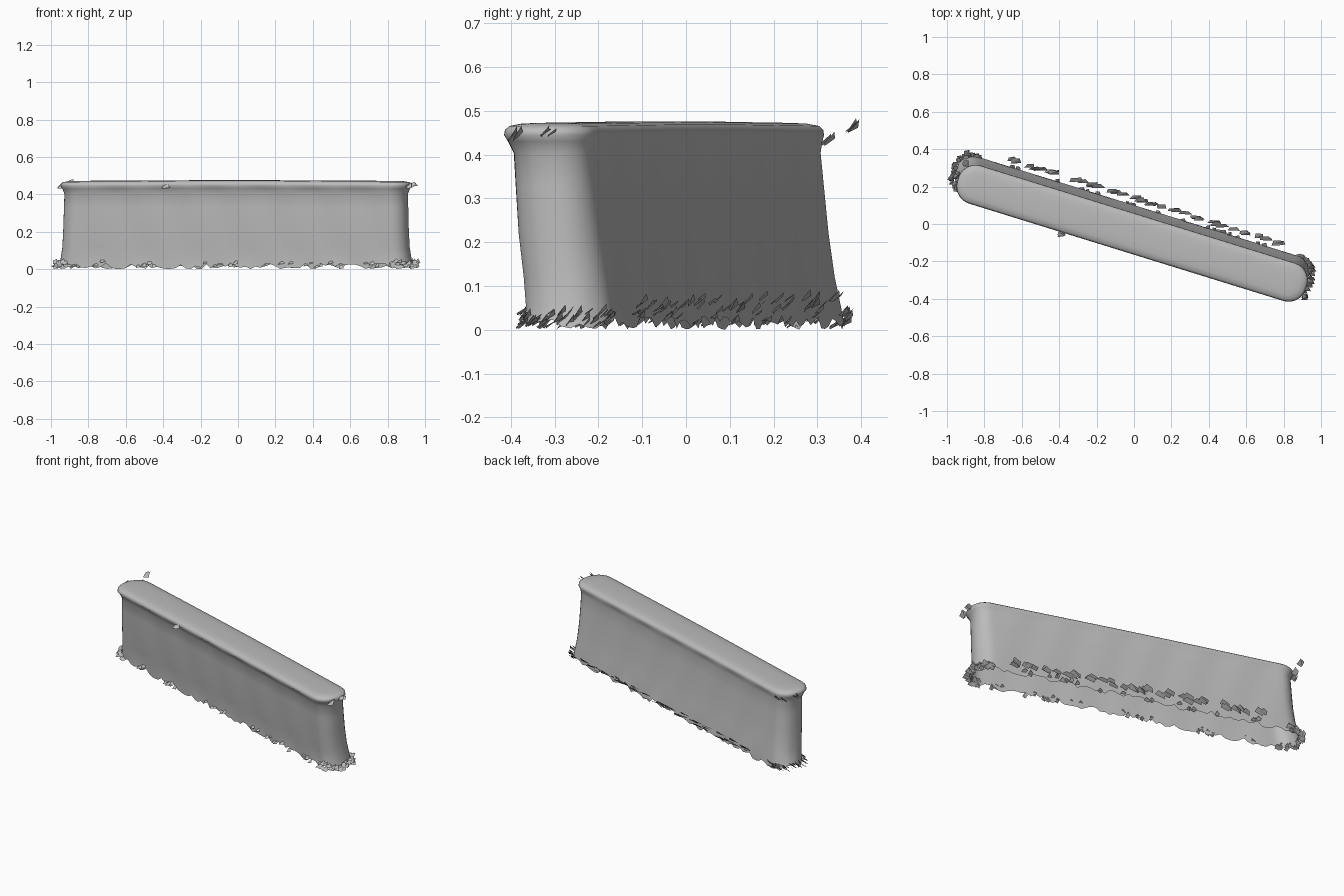
import bpy, bmesh, math, random
from mathutils import Vector, Matrix

random.seed(4)
cube = bpy.data.objects.get("Cube")
if cube:
    bpy.data.objects.remove(cube, do_unlink=True)

stone = bpy.data.materials.new("grey stone")
stone.use_nodes = True
GREY = (0.5, 0.5, 0.5, 1)
stone.diffuse_color = GREY
stone.node_tree.nodes["Principled BSDF"].inputs["Base Color"].default_value = GREY

TURN = Matrix.Rotation(math.radians(-17.2), 3, 'Z')
CENTRE_X = -0.01


def place(u, v, z, dy):
    """Wall coordinates (along, across, up) to model coordinates."""
    p = TURN @ Vector((u, v, 0))
    return Vector((p.x + CENTRE_X, p.y + dy, z))


def outline(length, thick, straight=64, corner=7):
    """Rounded rectangle, half sizes length and thick."""
    r = thick * 0.9
    pts = []
    centres = [(1, 1, 0), (-1, 1, 90), (-1, -1, 180), (1, -1, 270)]
    for i, (sx, sy, start) in enumerate(centres):
        cx, cy = sx * (length - r), sy * (thick - r)
        for k in range(corner + 1):
            a = math.radians(start + 90 * k / corner)
            pts.append((cx + r * math.cos(a), cy + r * math.sin(a)))
        if i in (0, 2):
            for k in range(1, straight):
                pts.append((cx - sx * 2 * (length - r) * k / straight, sy * thick))
    return pts


def finish(bm, name, smooth):
    mesh = bpy.data.meshes.new(name)
    bm.to_mesh(mesh)
    bm.free()
    mesh.materials.append(stone)
    ob = bpy.data.objects.new(name, mesh)
    bpy.context.collection.objects.link(ob)
    if smooth:
        bpy.ops.object.select_all(action='DESELECT')
        ob.select_set(True)
        bpy.context.view_layer.objects.active = ob
        bpy.ops.object.shade_smooth_by_angle(angle=math.radians(50))
    return ob


# Wall shell: height, half length, half thickness, y shift (open underneath)
SECTIONS = [
    (0.015, 0.985, 0.102, -0.003),
    (0.05, 0.976, 0.100, -0.005),
    (0.12, 0.965, 0.097, -0.015),
    (0.22, 0.960, 0.095, -0.028),
    (0.33, 0.957, 0.092, -0.037),
    (0.405, 0.955, 0.091, -0.043),
    (0.432, 0.966, 0.099, -0.048),
    (0.446, 0.975, 0.106, -0.050),
    (0.458, 0.973, 0.104, -0.050),
    (0.467, 0.962, 0.095, -0.050),
    (0.472, 0.935, 0.070, -0.050),
    (0.474, 0.900, 0.035, -0.050),
]
bm = bmesh.new()
previous = None
for level, (z, length, thick, dy) in enumerate(SECTIONS):
    ring = []
    for u, v in outline(length, thick):
        height = z + 0.004 * math.sin(3 * u + 1.6) * z
        if level == 0:
            height += random.uniform(-0.015, 0.018)     # ragged hem
        elif level < 7:
            v += 0.002 * math.sin(23 * u + 9 * z)       # gentle unevenness
        ring.append(bm.verts.new(place(u, v, height, dy)))
    if previous:
        n = len(ring)
        for i in range(n):
            j = (i + 1) % n
            bm.faces.new((previous[i], previous[j], ring[j], ring[i]))
    previous = ring
bm.faces.new(previous)
finish(bm, "wall_shell", True)


def shard(bm, u, v, z, dy, size):
    """Flat splinter lying roughly along the wall."""
    w, d, h = size
    base = place(u, v, z, dy)
    corners = [(-w, -d, 0), (w, -d, h * 0.2), (w * 0.6, d, h), (-w * 0.7, d, h * 0.6)]
    verts = []
    for c in corners:
        p = base + Vector([k * random.uniform(0.6, 1.2) for k in c])
        p.z = max(p.z, 0)
        verts.append(bm.verts.new(p))
    bm.faces.new(verts[:3])
    bm.faces.new((verts[0], verts[2], verts[3]))


# Row of loose chips just behind the foot of the wall
bm = bmesh.new()
for k in range(14):
    u = -0.70 + 0.115 * k
    for _ in range(3):
        shard(bm, u + random.uniform(-0.04, 0.04), 0.137 + random.uniform(-0.006, 0.006),
              random.uniform(0.035, 0.065), 0, (0.035, 0.01, 0.025))
finish(bm, "back_chips", False)

# Crumbs sticking out around the hem, denser at both ends
bm = bmesh.new()
hem = outline(0.99, 0.103)
for u, v in hem:
    count = 3 if abs(u) > 0.88 else (1 if random.random() < 0.4 else 0)
    for _ in range(count):
        shard(bm, u * random.uniform(0.995, 1.02), v * random.uniform(0.98, 1.06),
              random.uniform(0.0, 0.035), -0.003, (0.016, 0.01, 0.025))
finish(bm, "hem_crumbs", False)

# Small chips on the two ends of the lip
bm = bmesh.new()
for u, v, z in [(-0.985, 0.02, 0.43), (-0.96, 0.09, 0.42), (0.985, -0.05, 0.43),
                (0.98, 0.03, 0.44), (-0.36, -0.112, 0.43), (-0.97, 0.15, 0.45)]:
    for _ in range(3):
        shard(bm, u, v + random.uniform(-0.01, 0.01), z, -0.05, (0.02, 0.012, 0.03))
finish(bm, "lip_chips", False)
